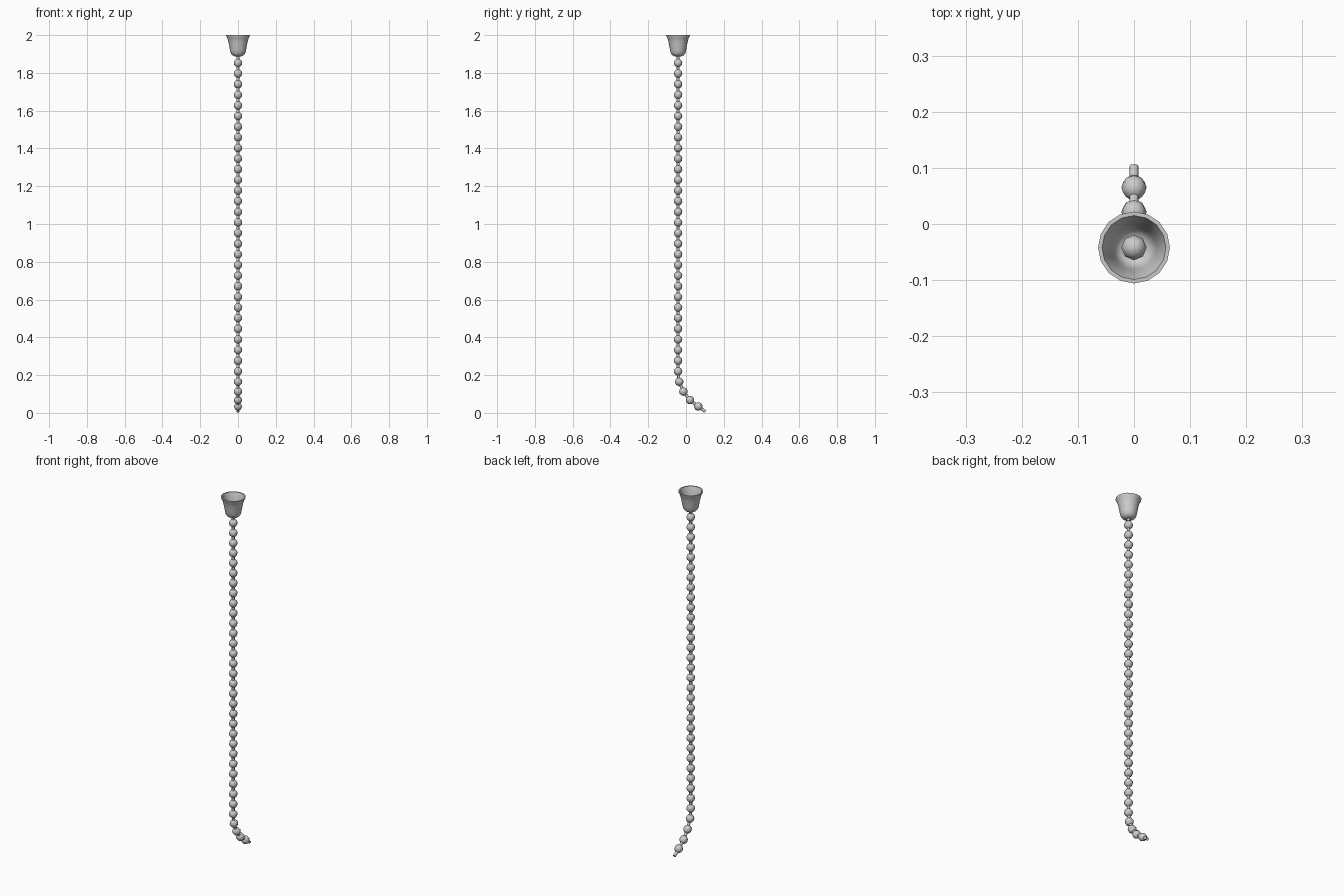
import bpy, bmesh, math
from mathutils import Vector, Matrix

if "Cube" in bpy.data.objects:
    bpy.data.objects.remove(bpy.data.objects["Cube"])

CY = -0.042          # y of the hanging chain
BEAD_R, LINK_R = 0.0225, 0.008


def finish(name, bm, angle):
    bmesh.ops.recalc_face_normals(bm, faces=bm.faces)
    me = bpy.data.meshes.new(name)
    bm.to_mesh(me)
    bm.free()
    ob = bpy.data.objects.new(name, me)
    bpy.context.collection.objects.link(ob)
    bpy.ops.object.select_all(action='DESELECT')
    ob.select_set(True)
    bpy.context.view_layer.objects.active = ob
    bpy.ops.object.shade_smooth_by_angle(angle=math.radians(angle))
    return ob


def aim(pos, direction):
    rot = Vector(direction).to_track_quat('Z', 'X').to_matrix().to_4x4()
    return Matrix.Translation(pos) @ rot


# Chain path: straight drop, then a tail curling to the back
path = [Vector((0, CY, 1.909 - i * 0.0563)) for i in range(31)]
path += [Vector((0, y, z)) for y, z in
         ((-0.036, 0.165), (-0.014, 0.113), (0.021, 0.068), (0.065, 0.034))]
tip = Vector((0, 0.1025, 0.0068))
points = path + [tip]

# Beads, each turned along the chain
bm = bmesh.new()
for i, p in enumerate(path):
    d = points[max(i - 1, 0)] - points[i + 1]
    bmesh.ops.create_uvsphere(bm, u_segments=8, v_segments=6, radius=BEAD_R,
                              matrix=aim(p, d))
finish("chain_beads", bm, 60)

# Links joining the beads, ending in a bare tip
bm = bmesh.new()
for a, b in zip(points, points[1:]):
    bmesh.ops.create_cone(bm, cap_ends=True, segments=8, radius1=LINK_R,
                          radius2=LINK_R, depth=(b - a).length,
                          matrix=aim((a + b) / 2, a - b))
finish("chain_links", bm, 60)

# Bell-shaped cup: outer wall, rim, inner wall
profile = [(0, 1.887), (0.018, 1.888), (0.030, 1.893), (0.038, 1.903),
           (0.042, 1.917), (0.046, 1.940), (0.051, 1.965), (0.056, 1.984),
           (0.064, 1.997), (0.064, 2.0), (0.057, 2.0), (0.051, 1.984),
           (0.046, 1.965), (0.041, 1.940), (0.037, 1.918), (0.033, 1.906),
           (0.026, 1.898), (0.016, 1.894), (0, 1.893)]
bm = bmesh.new()
vs = [bm.verts.new((r, 0, z)) for r, z in profile]
es = [bm.edges.new(pair) for pair in zip(vs, vs[1:])]
bmesh.ops.spin(bm, geom=vs + es, cent=(0, 0, 0), axis=(0, 0, 1),
               angle=math.tau, steps=16)
bmesh.ops.remove_doubles(bm, verts=bm.verts, dist=1e-4)
bmesh.ops.translate(bm, verts=bm.verts, vec=(0, CY, 0))
finish("bell_cup", bm, 50)
